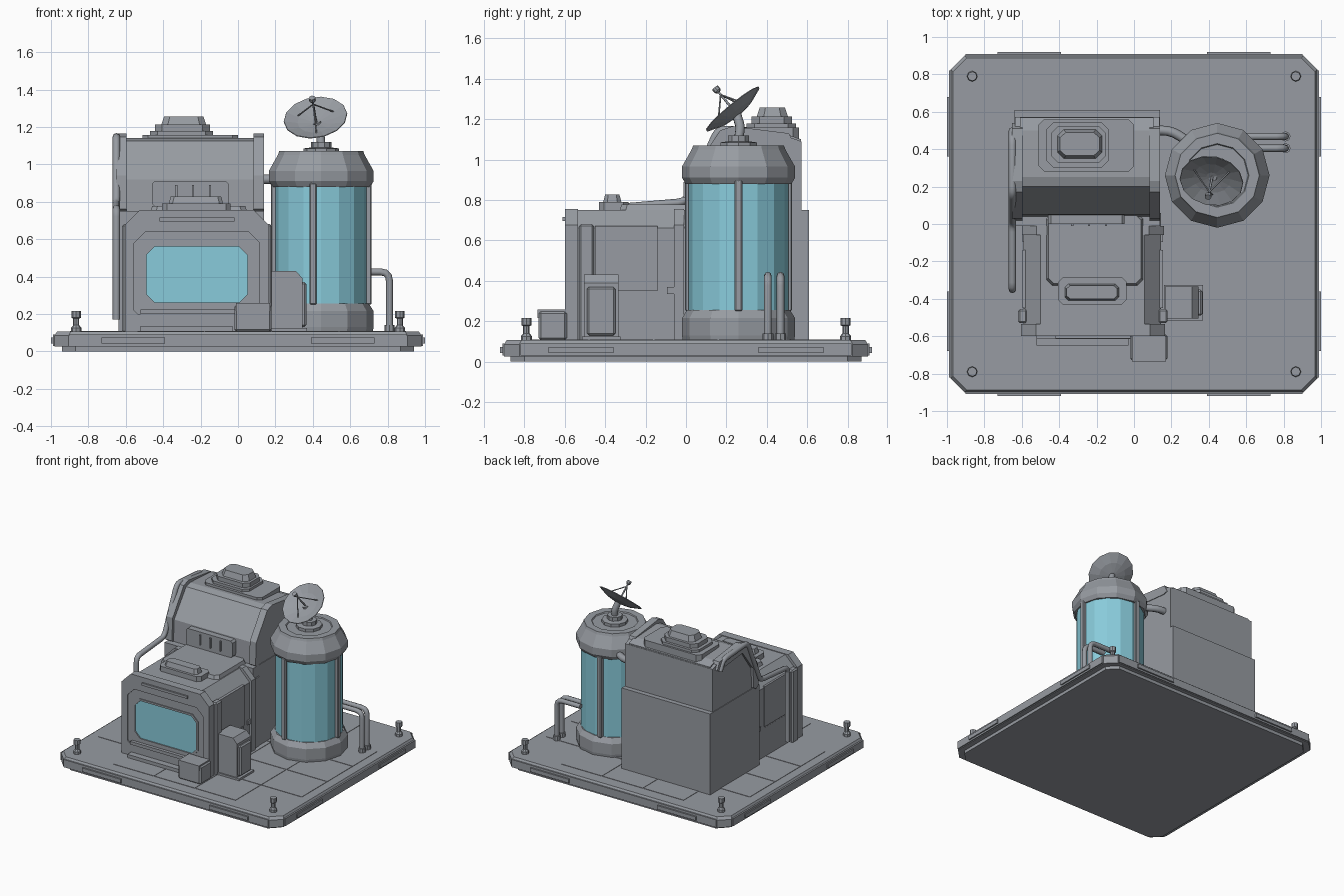
import bpy, bmesh, math
from mathutils import Vector, Matrix

if "Cube" in bpy.data.objects:
    bpy.data.objects.remove(bpy.data.objects["Cube"])


def material(name, rgb):
    m = bpy.data.materials.new(name)
    m.use_nodes = True
    m.diffuse_color = (*rgb, 1)
    m.node_tree.nodes["Principled BSDF"].inputs["Base Color"].default_value = (*rgb, 1)
    return m


GREY = material("panel grey", (0.31, 0.33, 0.36))
BLUE = material("glass blue", (0.25, 0.60, 0.71))


def finish(name, bm, mat=GREY):
    bmesh.ops.recalc_face_normals(bm, faces=bm.faces)
    me = bpy.data.meshes.new(name)
    bm.to_mesh(me)
    bm.free()
    me.materials.append(mat)
    ob = bpy.data.objects.new(name, me)
    bpy.context.collection.objects.link(ob)
    return ob


def place(axis, a, b, d):
    # Puts a 2D profile point at depth d along the given axis
    return {"x": (d, a, b), "y": (a, d, b), "z": (a, b, d)}[axis]


def prism(name, pts, axis, lo, hi, mat=GREY, inset=0.0):
    # Extruded profile; inset shrinks the far end for a bevelled cap
    bm = bmesh.new()
    ca = (min(p[0] for p in pts) + max(p[0] for p in pts)) / 2
    cb = (min(p[1] for p in pts) + max(p[1] for p in pts)) / 2
    ra, rb = max(p[0] for p in pts) - ca, max(p[1] for p in pts) - cb
    near = [bm.verts.new(place(axis, a, b, lo)) for a, b in pts]
    far = [bm.verts.new(place(axis, ca + (a - ca) * (1 - inset / ra),
                              cb + (b - cb) * (1 - inset / rb), hi)) for a, b in pts]
    bm.faces.new(near)
    bm.faces.new(far)
    for i in range(len(pts)):
        j = (i + 1) % len(pts)
        bm.faces.new((near[i], near[j], far[j], far[i]))
    return finish(name, bm, mat)


def octagon(a0, a1, b0, b1, c, low=None):
    # Rectangle with cut corners; low is the cut of the two lower ones
    k = c if low is None else low
    return [(a0 + k, b0), (a1 - k, b0), (a1, b0 + k), (a1, b1 - c),
            (a1 - c, b1), (a0 + c, b1), (a0, b1 - c), (a0, b0 + k)]


def ring(name, outer, inner, lo, hi):
    # Frame between two eight-sided outlines, extruded along y
    bm = bmesh.new()
    loops = [[bm.verts.new((a, d, b)) for a, b in pts]
             for pts, d in ((outer, lo), (inner, lo), (inner, hi), (outer, hi))]
    for k in range(4):
        p, q = loops[k], loops[(k + 1) % 4]
        for i in range(8):
            j = (i + 1) % 8
            bm.faces.new((p[i], p[j], q[j], q[i]))
    return finish(name, bm)


def box(name, x, y, z, mat=GREY, bevel=0.0):
    ob = prism(name, [(x[0], y[0]), (x[1], y[0]), (x[1], y[1]), (x[0], y[1])], "z", *z, mat)
    if bevel:
        m = ob.modifiers.new("bevel", "BEVEL")
        m.width, m.segments = bevel, 1
    return ob


def lathe(name, prof, centre, sides, mat=GREY, turn=0.0, matrix=None):
    bm = bmesh.new()
    loops = [[bm.verts.new((r * math.cos(turn + math.tau * i / sides),
                            r * math.sin(turn + math.tau * i / sides), z))
              for i in range(sides)] for r, z in prof]
    for p, q in zip(loops, loops[1:]):
        for i in range(sides):
            j = (i + 1) % sides
            bm.faces.new((p[i], p[j], q[j], q[i]))
    bm.faces.new(loops[0])
    bm.faces.new(loops[-1])
    bm.transform(Matrix.Translation(centre) @ (matrix or Matrix()))
    return finish(name, bm, mat)


def pipe(name, pts, radius, bend=0.05):
    # Tube along a path whose corners are rounded
    pts = [Vector(p) for p in pts]
    path = [pts[0]]
    for a, b, c in zip(pts, pts[1:], pts[2:]):
        s = b + (a - b).normalized() * bend
        e = b + (c - b).normalized() * bend
        path += [s.lerp(b, t).lerp(b.lerp(e, t), t) for t in (0, 0.33, 0.67, 1)]
    path.append(pts[-1])
    cu = bpy.data.curves.new(name, "CURVE")
    cu.dimensions = "3D"
    cu.bevel_depth, cu.bevel_resolution, cu.use_fill_caps = radius, 2, True
    sp = cu.splines.new("POLY")
    sp.points.add(len(path) - 1)
    for q, p in zip(sp.points, path):
        q.co = (*p, 1)
    cu.materials.append(GREY)
    ob = bpy.data.objects.new(name, cu)
    bpy.context.collection.objects.link(ob)
    return ob


# Base platform: foot, rim, bevelled deck and thin floor panels
prism("base_foot", octagon(-0.94, 0.94, -0.87, 0.87, 0.07), "z", 0, 0.03)
prism("base_rim", octagon(-0.98, 0.98, -0.9, 0.9, 0.075), "z", 0.025, 0.085)
prism("base_deck", octagon(-0.98, 0.98, -0.9, 0.9, 0.075), "z", 0.085, 0.106, inset=0.012)
for i in range(5):
    for j in range(5):
        x, y = -0.9 + 0.36 * i, -0.8 + 0.32 * j
        if (i in (0, 4)) and (j in (0, 4)):
            continue
        box("floor_panel", (x + 0.003, x + 0.357), (y + 0.003, y + 0.317), (0.104, 0.109))
for s in (-1, 1):
    box("rim_strip_side", sorted((s * 0.97, s * 0.99)), (-0.82, 0.82), (0.03, 0.09))
    box("rim_strip_end", (-0.9, 0.9), sorted((s * 0.89, s * 0.908)), (0.03, 0.09))
    for t in (-1, 1):
        box("end_plate", sorted((t * 0.39, t * 0.73)), sorted((s * 0.9, s * 0.92)), (0.043, 0.073))
        box("side_plate", sorted((s * 0.97, s * 1.0)), sorted((t * 0.36, t * 0.68)), (0.043, 0.073))
        lathe("corner_post", [(0.028, 0.1), (0.028, 0.125), (0.016, 0.14), (0.016, 0.175),
                              (0.025, 0.18), (0.025, 0.215)], (s * 0.865, t * 0.79, 0), 8)

# Front house: body, face frame, window
prism("house_body", octagon(-0.59, 0.145, 0.1, 0.75, 0.09, 0.005), "y", -0.575, 0.06)
face = octagon(-0.605, 0.165, 0.1, 0.755, 0.08, 0.005)
opening = octagon(-0.555, 0.115, 0.2, 0.64, 0.06, 0.02)
glass_edge = octagon(-0.49, 0.05, 0.26, 0.56, 0.045)
ring("face_frame", face, opening, -0.6, -0.535)
ring("window_frame", opening, octagon(-0.505, 0.065, 0.245, 0.575, 0.05), -0.59, -0.56)
ring("window_bezel", octagon(-0.505, 0.065, 0.245, 0.575, 0.05), glass_edge, -0.597, -0.56)
prism("front_window", glass_edge, "y", -0.588, -0.57, BLUE)
ring("rear_house_frame", octagon(-0.6, 0.16, 0.1, 0.755, 0.08, 0.005),
     octagon(-0.57, 0.13, 0.13, 0.72, 0.08, 0.005), -0.06, -0.01)
box("front_sill", (-0.52, -0.03), (-0.65, -0.59), (0.105, 0.135))
box("window_ledge", (-0.52, 0.08), (-0.615, -0.59), (0.2, 0.225))
box("brow_bar", (-0.42, -0.02), (-0.612, -0.59), (0.695, 0.715))

# Details on both house sides, placed about the house centre line
for s in (-1, 1):
    def side(a, b):
        return sorted((-0.22 + s * a, -0.22 + s * b))
    box("side_column", side(0.35, 0.4), (-0.53, -0.455), (0.1, 0.68), bevel=0.01)
    box("side_panel", side(0.35, 0.376), (-0.45, -0.14), (0.35, 0.67))
    box("lower_side_panel", side(0.35, 0.371), (-0.45, -0.14), (0.13, 0.34))
    box("side_hatch", side(0.35, 0.376), (-0.095, -0.05), (0.335, 0.37))

# House roof slab and vent
prism("roof_slab", octagon(-0.47, 0.05, -0.33, 0.06, 0.03), "z", 0.745, 0.778, inset=0.012)
prism("roof_vent_base", octagon(-0.405, -0.04, -0.43, -0.285, 0.025), "z", 0.745, 0.79)
prism("roof_vent", octagon(-0.37, -0.08, -0.41, -0.32, 0.02), "z", 0.79, 0.828, inset=0.01)

# Rear block and the upper module
box("rear_block", (-0.64, 0.14), (-0.01, 0.61), (0.1, 0.75))
upper = [(0.57, 0.745), (0.57, 1.1), (0.5, 1.125), (0.25, 1.14), (0.2, 1.125),
         (0.05, 0.92), (0.04, 0.745)]
prism("upper_module", upper, "x", -0.61, 0.105)
trim = [(0.572, 0.745), (0.572, 1.09), (0.5, 1.115), (0.24, 1.12), (0.08, 0.9), (0.08, 0.745)]
prism("upper_back_shell", trim, "x", -0.635, 0.135)
prism("front_vent_panel", octagon(-0.46, -0.05, 0.775, 0.91, 0.015), "y", 0.05, 0.0)
for x in (-0.33, -0.24, -0.15):
    box("vent_rib", (x - 0.006, x + 0.006), (-0.012, 0.01), (0.81, 0.89))
rib = [(0.54, 1.07), (0.51, 1.13), (0.23, 1.165), (0.17, 1.145), (0.03, 0.94), (0.02, 0.76),
       (0.05, 0.74), (0.08, 0.76), (0.09, 0.92), (0.22, 1.09), (0.5, 1.06)]
for x in (-0.625, 0.112):
    prism("side_rib", rib, "x", x - 0.028, x + 0.028)

# Stacked roof unit on the upper module
prism("roof_unit_plate", octagon(-0.51, 0.0, 0.28, 0.56, 0.03), "z", 1.09, 1.158)
prism("roof_unit_lower", octagon(-0.47, -0.135, 0.3, 0.545, 0.04), "z", 1.15, 1.178)
prism("roof_unit_middle", octagon(-0.445, -0.15, 0.325, 0.525, 0.04), "z", 1.178, 1.212)
prism("roof_unit_cap", octagon(-0.41, -0.17, 0.35, 0.505, 0.035), "z", 1.212, 1.257, inset=0.015)

# Equipment boxes beside the house
box("small_crate", (-0.02, 0.18), (-0.73, -0.59), (0.105, 0.25), bevel=0.012)
box("small_crate_lid", (-0.01, 0.17), (-0.735, -0.6), (0.215, 0.258))
prism("cabinet", [(0.165, 0.1), (0.345, 0.1), (0.345, 0.39), (0.31, 0.43), (0.165, 0.43)],
      "y", -0.505, -0.335)
box("cabinet_door", (0.33, 0.365), (-0.49, -0.35), (0.13, 0.37), bevel=0.01)
box("cabinet_foot", (0.16, 0.37), (-0.515, -0.325), (0.1, 0.125))

# Glass tank
TANK = (0.445, 0.26, 0)
lathe("tank_base", [(0.275, 0.1), (0.28, 0.13), (0.28, 0.215), (0.255, 0.255), (0.2, 0.255)], TANK, 12)
lathe("tank_glass", [(0.247, 0.25), (0.247, 0.89)], TANK, 16, BLUE)
lathe("tank_cap", [(0.22, 0.88), (0.262, 0.88), (0.28, 0.91), (0.28, 0.965), (0.232, 1.05),
                   (0.225, 1.07), (0.17, 1.07), (0.165, 1.062)], TANK, 12)
for deg in (0, 100, 180, 260):
    a = math.radians(deg)
    x, y = TANK[0] + 0.25 * math.cos(a), TANK[1] + 0.25 * math.sin(a)
    box("tank_strut", (x - 0.019, x + 0.019), (y - 0.019, y + 0.019), (0.25, 0.9), bevel=0.006)

# Pipes
pipe("house_pipe", [(-0.65, 0.5, 1.05), (-0.65, 0.46, 1.13), (-0.65, 0.16, 1.15), (-0.65, 0.0, 0.79),
                    (-0.65, -0.35, 0.76), (-0.65, -0.35, 0.17)], 0.02, 0.04)
pipe("tank_link_pipe", [(0.08, 0.5, 0.92), (0.2, 0.5, 0.92), (0.32, 0.42, 0.92)], 0.026)
for y in (0.405, 0.468):
    pipe("drain_pipe", [(0.6, y, 0.425), (0.81, y, 0.425), (0.81, y, 0.1)], 0.019)
    lathe("drain_collar", [(0.027, 0.1), (0.027, 0.14)], (0.81, y, 0), 8)

# Dish antenna on the tank
lathe("dish_mount", [(0.095, 1.06), (0.095, 1.085), (0.055, 1.09), (0.055, 1.12)], TANK, 10)
pipe("dish_post", [(0.445, 0.26, 1.1), (0.44, 0.27, 1.16), (0.42, 0.25, 1.225)], 0.024, 0.02)
normal = Vector((-0.13, -0.63, 0.76)).normalized()
tilt = Vector((0, 0, 1)).rotation_difference(normal).to_matrix().to_4x4()
centre = Vector((0.415, 0.235, 1.245))
lathe("dish", [(0.03, -0.035), (0.1, -0.023), (0.172, 0.005), (0.17, 0.009),
               (0.1, -0.014), (0.03, -0.026)], centre, 14, matrix=tilt)
tip = centre + normal * 0.125
pipe("dish_feed", [centre - normal * 0.03, tip], 0.006)
lathe("feed_horn", [(0.01, -0.01), (0.018, 0.0), (0.018, 0.02)], tip, 8, matrix=tilt)
for k in range(3):
    a = math.tau * k / 3 + 0.5
    rim = centre + tilt @ Vector((0.11 * math.cos(a), 0.11 * math.sin(a), -0.012))
    pipe("feed_strut", [rim, centre + normal * 0.1], 0.004)
